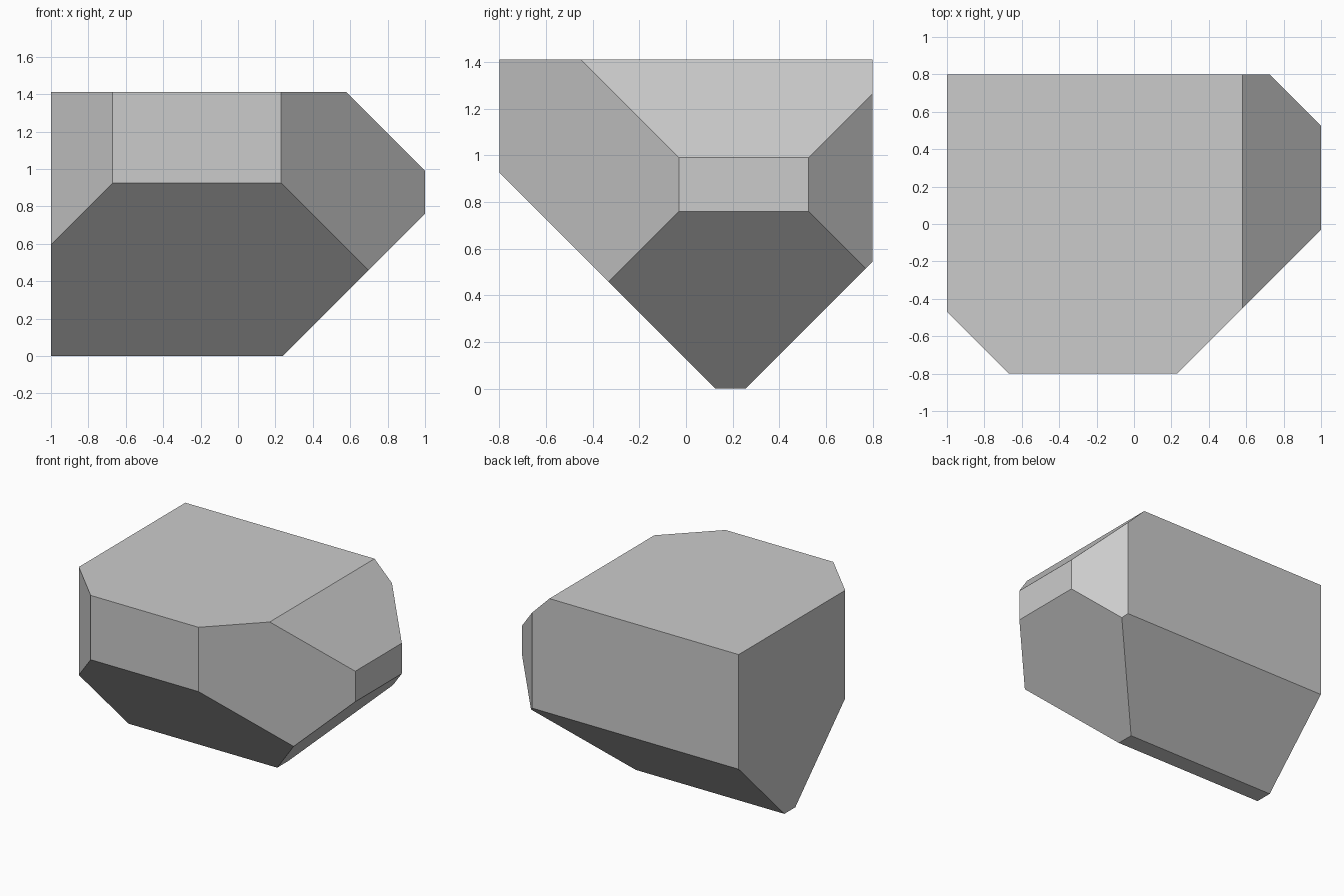
import bpy, bmesh
from mathutils import Vector

if "Cube" in bpy.data.objects:
    bpy.data.objects.remove(bpy.data.objects["Cube"])

W, D, H = 2.0, 1.6, 1.41

# block that the boulder is carved from
bm = bmesh.new()
bmesh.ops.create_cube(bm, size=1)
for v in bm.verts:
    v.co = Vector((v.co.x * W, v.co.y * D, (v.co.z + 0.5) * H))

# 45 degree cuts: (outward direction, offset), keeping direction . p <= offset
cuts = [
    ((1, 0, -1), 0.24),    # right underside
    ((1, 0, 1), 1.99),     # right top
    ((0, -1, -1), -0.125), # front underside
    ((0, 1, -1), 0.255),   # back underside
    ((1, -1, 0), 1.03),    # front right corner
    ((-1, -1, 0), 1.47),   # front left corner
    ((1, 1, 0), 1.525),    # back right corner
]
for direction, offset in cuts:
    n = Vector(direction)
    point = n * (offset / n.length_squared)
    res = bmesh.ops.bisect_plane(
        bm, geom=bm.verts[:] + bm.edges[:] + bm.faces[:], dist=1e-5,
        plane_co=point, plane_no=n, clear_outer=True)
    rim = [e for e in res["geom_cut"] if isinstance(e, bmesh.types.BMEdge)]
    bmesh.ops.contextual_create(bm, geom=rim)

bmesh.ops.recalc_face_normals(bm, faces=bm.faces)

# boulder
mesh = bpy.data.meshes.new("boulder")
bm.to_mesh(mesh)
bm.free()
boulder = bpy.data.objects.new("boulder", mesh)
bpy.context.collection.objects.link(boulder)
